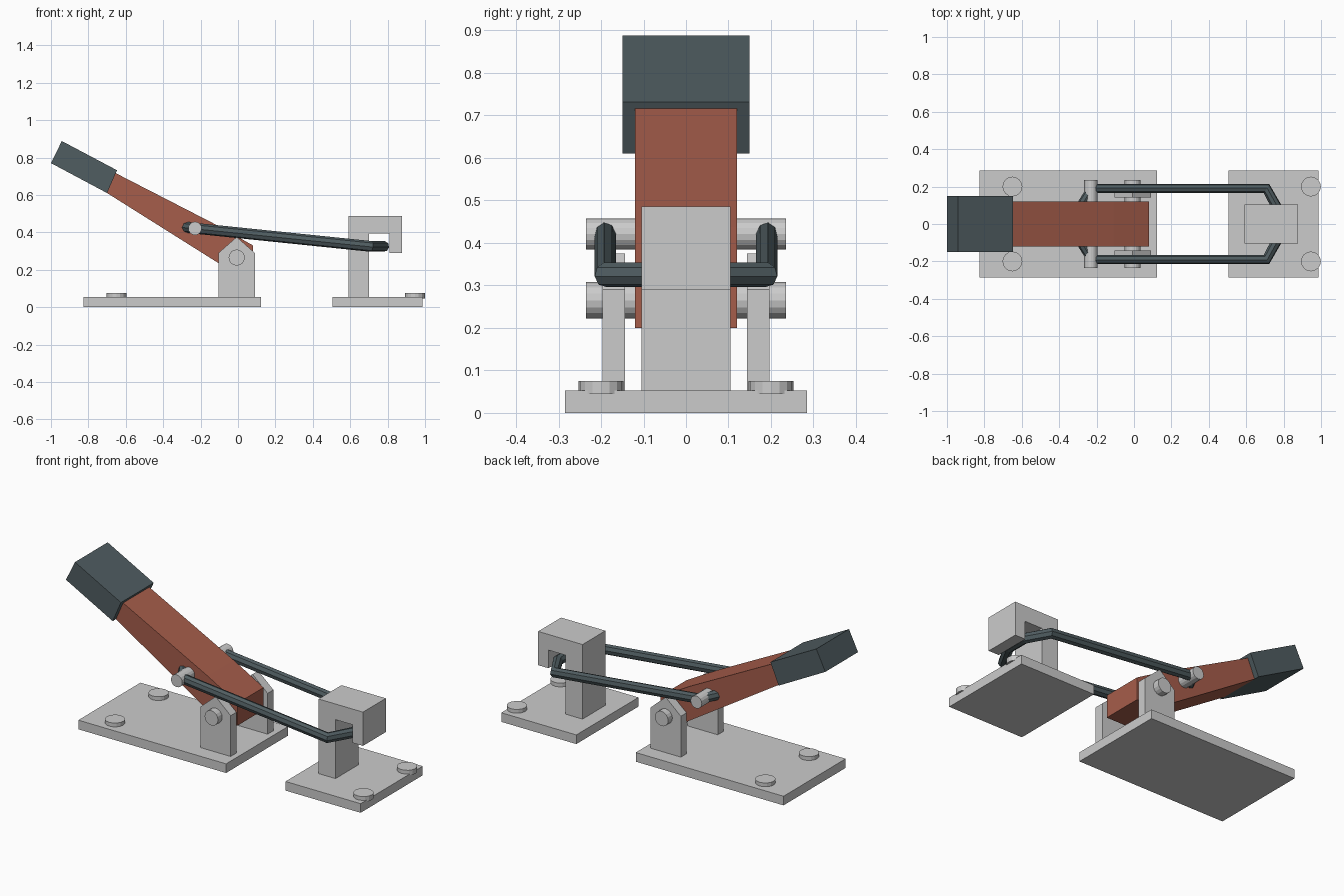
import bpy, bmesh, math
from mathutils import Matrix

if "Cube" in bpy.data.objects:
    bpy.data.objects.remove(bpy.data.objects["Cube"])


def material(name, color):
    m = bpy.data.materials.new(name)
    m.diffuse_color = (*color, 1)
    m.use_nodes = True
    m.node_tree.nodes["Principled BSDF"].inputs["Base Color"].default_value = m.diffuse_color
    return m


RED = material("red_paint", (0.38, 0.11, 0.07))
DARK = material("dark_steel", (0.08, 0.11, 0.12))


def add_object(name, bm, mat=None):
    bmesh.ops.recalc_face_normals(bm, faces=bm.faces)
    me = bpy.data.meshes.new(name)
    bm.to_mesh(me)
    bm.free()
    if mat:
        me.materials.append(mat)
    ob = bpy.data.objects.new(name, me)
    bpy.context.collection.objects.link(ob)
    return ob


def slab(name, profile, y0, y1, mat=None):
    """Side profile (x, z) extruded from y0 to y1."""
    bm = bmesh.new()
    face = bm.faces.new([bm.verts.new((x, y0, z)) for x, z in profile])
    new = bmesh.ops.extrude_face_region(bm, geom=[face])["geom"]
    verts = [v for v in new if isinstance(v, bmesh.types.BMVert)]
    bmesh.ops.translate(bm, verts=verts, vec=(0, y1 - y0, 0))
    return add_object(name, bm, mat)


def plate(name, x0, x1):
    return slab(name, [(x0, 0), (x1, 0), (x1, 0.053), (x0, 0.053)], -0.285, 0.285)


def cylinder(name, loc, r, depth, along_y=False):
    bm = bmesh.new()
    rot = Matrix.Rotation(math.pi / 2 if along_y else 0, 4, 'X')
    bmesh.ops.create_cone(bm, cap_ends=True, segments=16, radius1=r, radius2=r,
                          depth=depth, matrix=Matrix.Translation(loc) @ rot)
    return add_object(name, bm)


# Base plates and bolt heads
plate("lever_base_plate", -0.826, 0.123)
plate("hook_base_plate", 0.505, 0.987)
for x in (-0.65, 0.946):
    for y in (-0.2, 0.2):
        cylinder("bolt_head", (x, y, 0.06), 0.053, 0.03)

# Pivot lugs either side of the lever
lug = [(-0.104, 0.04), (0.09, 0.04), (0.09, 0.29), (-0.007, 0.375), (-0.104, 0.29)]
for s in (-1, 1):
    slab("pivot_lug", lug, s * 0.143, s * 0.196)

# Cross pins
cylinder("pivot_pin", (-0.007, 0, 0.265), 0.043, 0.47, True)
cylinder("link_pin", (-0.23, 0, 0.421), 0.036, 0.47, True)

# Lever arm and its grip
slab("lever_arm", [(-0.69, 0.735), (-0.735, 0.632), (-0.104, 0.235), (-0.048, 0.2),
                   (0.08, 0.2), (0.08, 0.33), (-0.11, 0.437)], -0.12, 0.12, RED)
slab("lever_grip", [(-0.942, 0.888), (-1.0, 0.77), (-0.70, 0.61), (-0.647, 0.732)],
     -0.15, 0.15, DARK)

# Catch post with downward hook
slab("catch_hook", [(0.591, 0.04), (0.70, 0.04), (0.70, 0.395), (0.81, 0.395),
                    (0.81, 0.29), (0.876, 0.29), (0.876, 0.486), (0.591, 0.486)],
     -0.105, 0.105)

# Closed wire loop joining lever and hook
half = [(-0.285, 0.09, 0.428), (-0.225, 0.19, 0.421), (0.708, 0.19, 0.325), (0.78, 0.06, 0.325)]
path = half + [(x, -y, z) for x, y, z in reversed(half)]
cu = bpy.data.curves.new("latch_loop", 'CURVE')
cu.dimensions = '3D'
cu.bevel_depth = 0.029
cu.bevel_resolution = 2
sp = cu.splines.new('POLY')
sp.points.add(len(path) - 1)
for p, co in zip(sp.points, path):
    p.co = (*co, 1)
sp.use_cyclic_u = True
sp.use_smooth = False
cu.materials.append(DARK)
loop = bpy.data.objects.new("latch_loop", cu)
bpy.context.collection.objects.link(loop)
bpy.context.view_layer.objects.active = loop
loop.select_set(True)
bpy.ops.object.convert(target='MESH')
